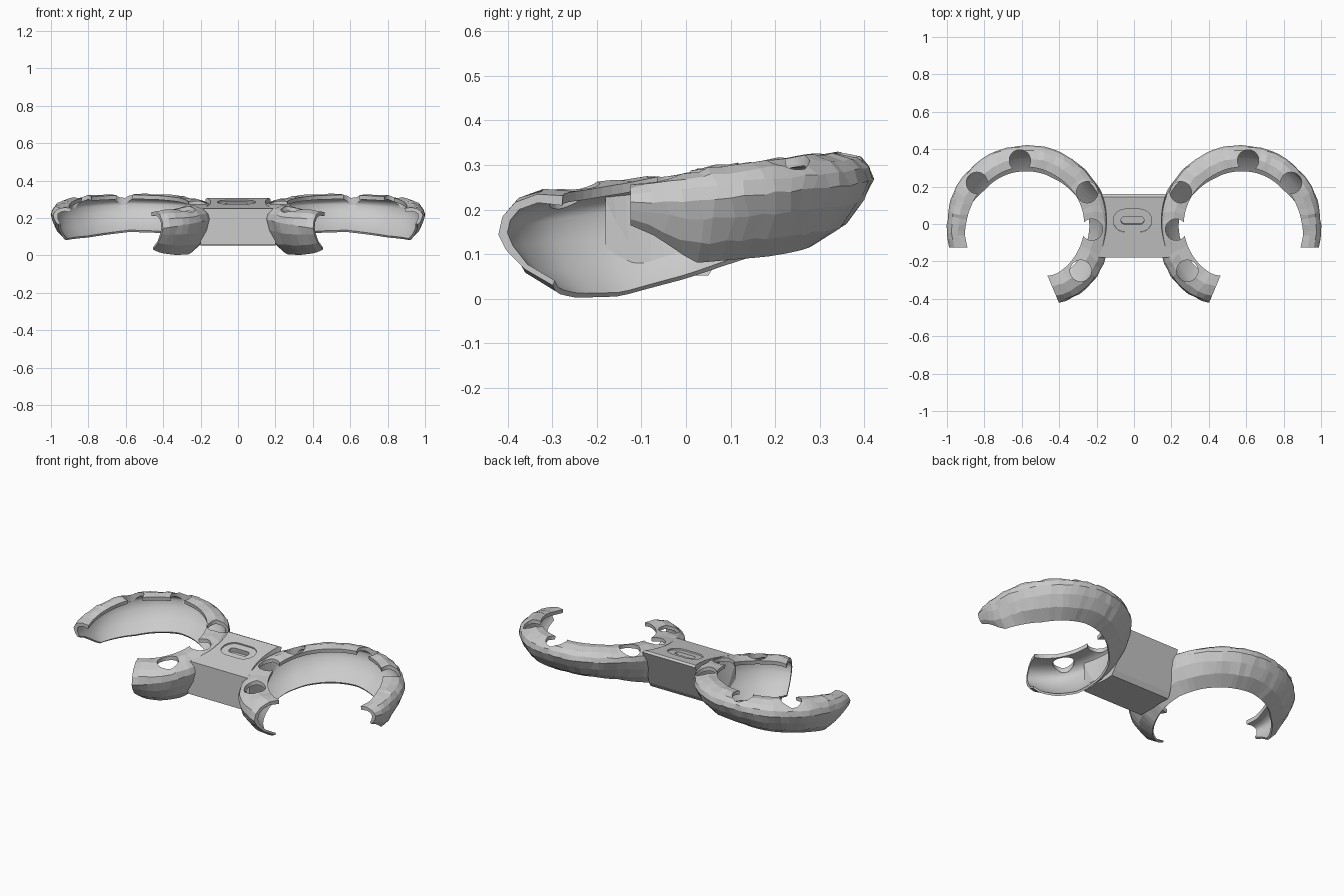
import bpy, bmesh, random
from math import sin, cos, radians, pi, sqrt, atan2
from mathutils import Vector, Matrix

if "Cube" in bpy.data.objects:
    bpy.data.objects.remove(bpy.data.objects["Cube"])

random.seed(4)
CX = 0.58          # ring centre (right side)

# stations round the ring: angle, flange radius, widest radius, bottom radius, top z, widest z, bottom z
STATIONS = [
    (-16, .335, .425, .400, .258, .215, .165),
    (3, .315, .417, .345, .285, .220, .080),
    (20, .305, .420, .315, .302, .232, .088),
    (40, .300, .418, .290, .318, .245, .095),
    (90, .305, .420, .288, .330, .270, .125),
    (122, .303, .427, .292, .325, .265, .120),
    (146, .308, .433, .310, .315, .260, .105),
    (165, .312, .447, .340, .302, .240, .075),
    (180, .315, .460, .350, .292, .220, .045),
    (205, .315, .467, .350, .265, .190, .005),
    (225, .315, .478, .345, .250, .170, .002),
    (240, .312, .466, .335, .243, .155, .012),
    (247, .300, .457, .325, .237, .145, .030)]


def section(a):
    for s, t in zip(STATIONS, STATIONS[1:]):
        if a <= t[0]:
            break
    f = (a - s[0]) / (t[0] - s[0])
    return [p + (q - p) * f for p, q in zip(s, t)][1:]


def profile(a):
    """Outer then inner points of the shell cross-section as (radius, z)."""
    ri, ro, rb, zt, ze, zb = section(a)
    w, d, h = ro - ri, ro - rb, ze - zb
    out = [Vector(p) for p in (
        (ri, zt - .006), (ri + .4 * w, zt), (ri + .75 * w, zt - .2 * (zt - ze)),
        (ri + .94 * w, zt - .55 * (zt - ze)), (ro, ze), (rb + .85 * d, ze - .32 * h),
        (rb + .53 * d, ze - .70 * h), (rb, zb))]
    inner = []
    for i, p in enumerate(out):
        t = (out[min(i + 1, 7)] - out[max(i - 1, 0)]).normalized()
        wall = .022 - .010 * max(0, i - 4) / 3       # thinner towards the bottom rim
        inner.append(p + Vector((t.y, -t.x)) * wall)
    inner[-1].y = max(inner[-1].y, zb)
    # uneven, hand-carved outside
    for p in out[1:-1]:
        p += Vector((random.uniform(-.003, .003), random.uniform(-.003, .003)))
    return out + inner[::-1]


def make(name, bm):
    bmesh.ops.recalc_face_normals(bm, faces=bm.faces)
    me = bpy.data.meshes.new(name)
    bm.to_mesh(me)
    bm.free()
    ob = bpy.data.objects.new(name, me)
    bpy.context.collection.objects.link(ob)
    return ob


def cut(ob, cutter):
    cutter.hide_render = True
    cutter.hide_viewport = True
    m = ob.modifiers.new("cut", 'BOOLEAN')
    m.operation, m.solver, m.object = 'DIFFERENCE', 'EXACT', cutter


def cone(bm, x, y, z0, z1, r0, r1, seg):
    bmesh.ops.create_cone(bm, cap_ends=True, segments=seg, radius1=r0, radius2=r1,
                          depth=z1 - z0, matrix=Matrix.Translation((x, y, (z0 + z1) / 2)))


def prism(bm, loop_a, loop_b):
    a = [bm.verts.new(p) for p in loop_a]
    b = [bm.verts.new(p) for p in loop_b]
    bm.faces.new(a)
    bm.faces.new(b[::-1])
    for i in range(len(a)):
        j = (i + 1) % len(a)
        bm.faces.new((a[i], b[i], b[j], a[j]))


# open ring shell, mirrored to both sides
bm = bmesh.new()
N = 52
rings = []
for k in range(N + 1):
    row = []
    for i, (r, z) in enumerate(profile(-16 + 263 * k / N)):
        a = -16 + 263 * k / N
        if 0 < i < 7 and 0 < k < N:
            a += random.uniform(-1.6, 1.6)
        x, y = CX + r * cos(radians(a)), r * sin(radians(a))
        if k == 0:      # outer tip is cut square
            x, y = CX + sqrt(r * r - .125 ** 2), -.125
        row.append(bm.verts.new((x, y, z)))
    rings.append(row)
M = len(rings[0])
for A, B in zip(rings, rings[1:]):
    for i in range(M):
        j = (i + 1) % M
        f = bm.faces.new((A[i], B[i], B[j], A[j]))
        f.smooth = 8 <= i < M - 1
for row in (rings[0], rings[-1]):      # end caps
    for i in range(7):
        bm.faces.new((row[i], row[i + 1], row[M - 2 - i], row[M - 1 - i]))
shell = make("ring_shells", bm)

# round openings in the top flange
bm = bmesh.new()
for x, y, z in ((.61, .34, .27), (.84, .22, .25), (.25, .17, .25),
                (.225, -.03, .225), (.285, -.25, .175)):
    cone(bm, x, y, z, .45, .057, .057, 40)
cut(shell, make("opening_cutter", bm))
mir = shell.modifiers.new("mirror", 'MIRROR')
mir.use_mirror_merge = False

# centre block between the rings
side = [(-.18, .25), (.145, .307), (.16, .30), (.068, .08), (.05, .052), (-.18, .055)]
bm = bmesh.new()
prism(bm, [(-.2, y, z) for y, z in side], [(.2, y, z) for y, z in side])
block = make("centre_block", bm)

# hollow the block where the rings curve through it
bm = bmesh.new()
for s in (-1, 1):
    cone(bm, s * CX, 0, 0, .36, .375, .45, 96)
cut(block, make("bowl_cutter", bm))


# stepped slot recess in the block top
def slot(name, half, r, depth):
    pts = []
    for k in range(24):
        right = k < 12
        t = -pi / 2 + pi * (k if right else k - 1) / 11
        pts.append(((half - r) * (1 if right else -1) + r * cos(t), r * sin(t)))
    b = bmesh.new()
    prism(b, [(x, y, -depth) for x, y in pts], [(x, y, .06) for x, y in pts])
    ob = make(name, b)
    ob.location = (-.008, .018, .2847)
    ob.rotation_euler.x = atan2(.057, .325)
    return ob


cut(block, slot("recess_cutter", .103, .062, .008))
cut(block, slot("slot_cutter", .062, .022, .035))
